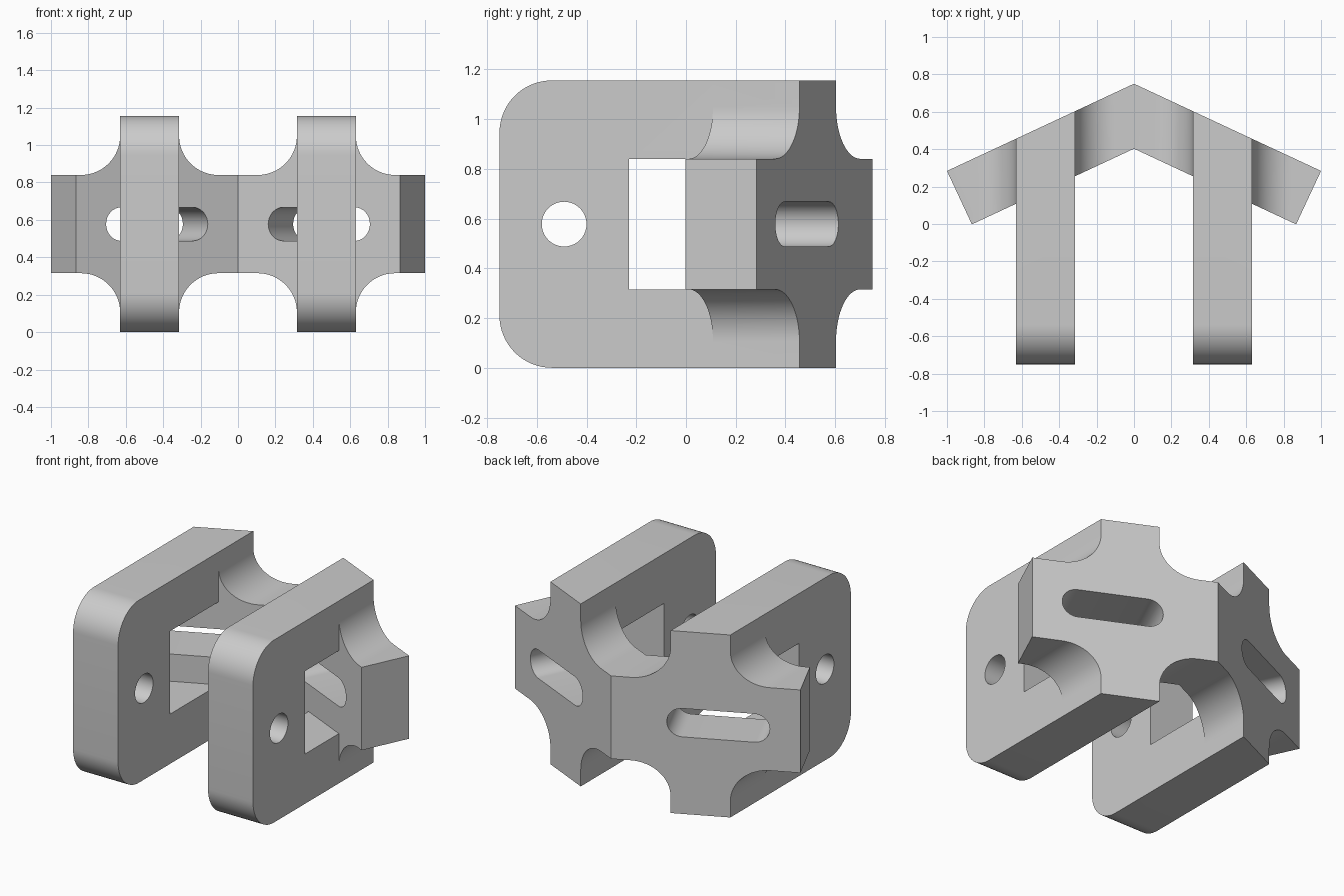
import bpy, bmesh
from math import sin, cos, tan, pi, radians
from mathutils import Vector

if "Cube" in bpy.data.objects:
    bpy.data.objects.remove(bpy.data.objects["Cube"], do_unlink=True)

HEIGHT, MID = 1.155, 0.5775
LOW, HIGH = 0.315, 0.84          # wing and window band
IN_X, OUT_X = 0.315, 0.63        # arm sides
FILLET = 0.21
SLANT = radians(25)
THICK = 0.315
APEX = 0.75

grey = bpy.data.materials.new("plain grey")
grey.use_nodes = True
colour = (0.6, 0.6, 0.6, 1)
grey.diffuse_color = colour
grey.node_tree.nodes["Principled BSDF"].inputs["Base Color"].default_value = colour


def arc(cx, cy, r, start, end, steps=16):
    angles = [radians(start + (end - start) * i / steps) for i in range(steps + 1)]
    return [(cx + r * cos(a), cy + r * sin(a)) for a in angles]


def prism(name, outline, place, near, far):
    """Extrude a 2D outline; place(u, v, depth) gives the 3D point."""
    bm = bmesh.new()
    rings = [[bm.verts.new(place(u, v, d)) for u, v in outline] for d in (near, far)]
    for ring in rings:
        bm.faces.new(ring)
    n = len(outline)
    for i in range(n):
        j = (i + 1) % n
        bm.faces.new((rings[0][i], rings[0][j], rings[1][j], rings[1][i]))
    bmesh.ops.recalc_face_normals(bm, faces=bm.faces)
    mesh = bpy.data.meshes.new(name)
    bm.to_mesh(mesh)
    bm.free()
    mesh.materials.append(grey)
    ob = bpy.data.objects.new(name, mesh)
    bpy.context.collection.objects.link(ob)
    return ob


def combine(target, other, operation):
    mod = target.modifiers.new(operation, "BOOLEAN")
    mod.operation, mod.solver, mod.object = operation, "EXACT", other
    bpy.context.view_layer.objects.active = target
    bpy.ops.object.modifier_apply(modifier=mod.name)
    bpy.data.objects.remove(other, do_unlink=True)


# Bent back plate: chevron plan
end = Vector((1, APEX - tan(SLANT)))
inward = Vector((-sin(SLANT), -cos(SLANT))) * THICK
tip = end + inward
plan = [(0, APEX), end, tip, (0, APEX - THICK / cos(SLANT)), (-tip.x, tip.y), (-end.x, end.y)]
bracket = prism("bracket", plan, lambda u, v, d: (u, v, d), -0.1, HEIGHT + 0.1)

# Front outline of the plate: wings, arm stubs and concave fillets
right = (arc(IN_X - FILLET, HIGH + FILLET, FILLET, -90, 0)
         + [(IN_X, HEIGHT), (OUT_X, HEIGHT)]
         + arc(OUT_X + FILLET, HIGH + FILLET, FILLET, 180, 270)
         + [(1.1, HIGH)])
top = [(-x, z) for x, z in reversed(right)] + right
cross = top + [(x, HEIGHT - z) for x, z in reversed(top)]
combine(bracket, prism("outline_cutter", cross, lambda u, v, d: (u, d, v), -1, 1), "INTERSECT")

# Slots square to each slanted half
slot = arc(0.73, MID, 0.09, -90, 90) + arc(0.31, MID, 0.09, 90, 270)
along = Vector((cos(SLANT), -sin(SLANT)))
for side in (1, -1):
    def place(u, v, d):
        p = Vector((0, APEX)) + along * (u + 0.105) + inward * d
        return (side * p.x, p.y, v)
    combine(bracket, prism("slot_cutter", slot, place, -0.1, 1.1), "DIFFERENCE")

# Forked arms with rounded front corners and a pin hole
CORNER, FRONT, FORK = 0.21, -0.75, 0.35
fork = ([(FORK, 0), (FORK, LOW), (-0.23, LOW), (-0.23, HIGH), (FORK, HIGH), (FORK, HEIGHT)]
        + arc(FRONT + CORNER, HEIGHT - CORNER, CORNER, 90, 180)
        + arc(FRONT + CORNER, CORNER, CORNER, 180, 270))
hole = arc(-0.49, MID, 0.09, 0, 360, 40)[:-1]
for side, label in ((1, "left"), (-1, "right")):
    along_x = lambda u, v, d: (side * d, u, v)
    arm = prism(label + "_arm", fork, along_x, IN_X, OUT_X)
    combine(arm, prism("hole_cutter", hole, along_x, IN_X - 0.1, OUT_X + 0.1), "DIFFERENCE")
    combine(bracket, arm, "UNION")

bpy.ops.object.select_all(action="DESELECT")
bracket.select_set(True)
bpy.context.view_layer.objects.active = bracket
bpy.ops.object.shade_smooth_by_angle(angle=radians(30))
